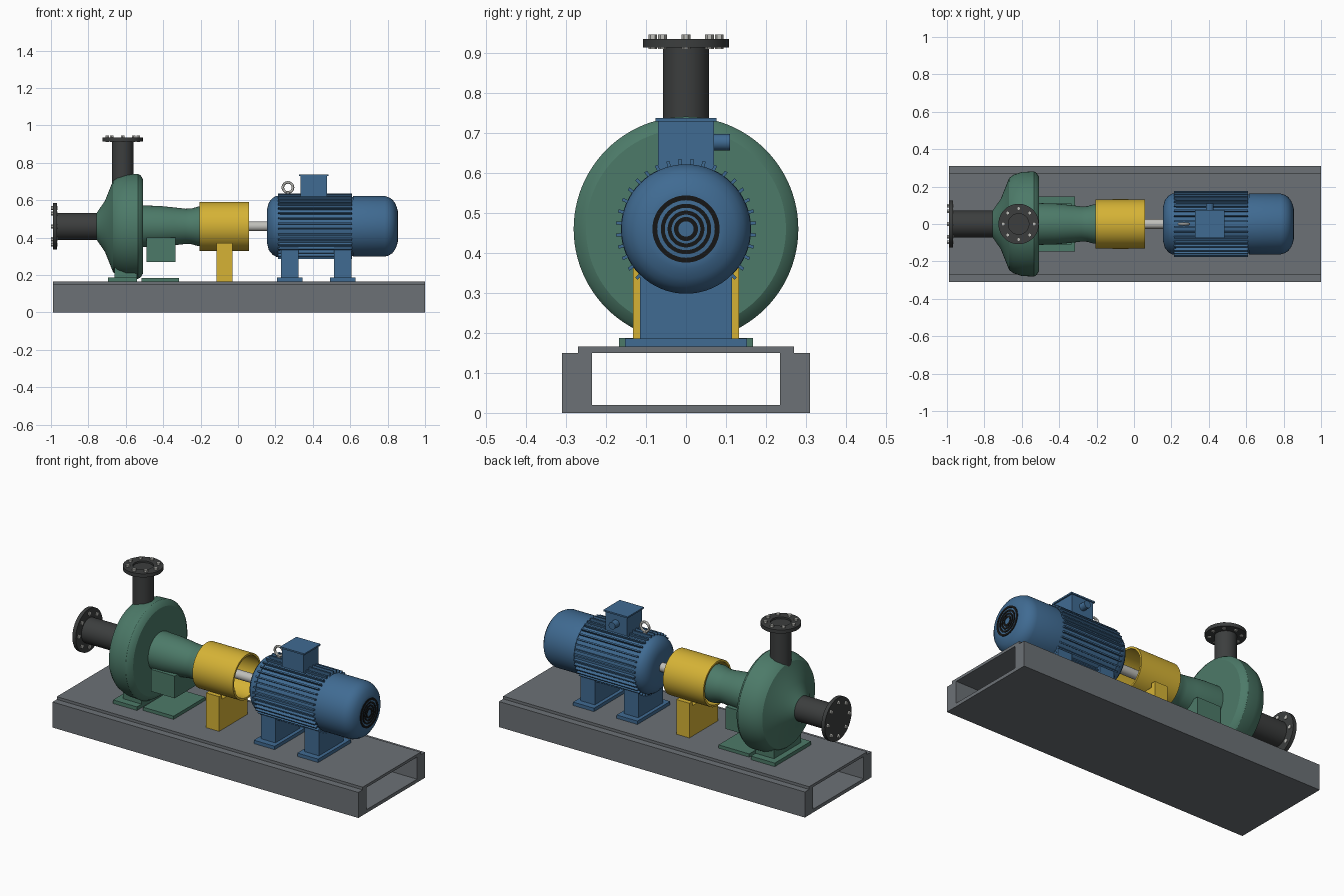
import bpy
import bmesh
from math import sin, cos, pi, radians
from mathutils import Matrix, Vector

cube = bpy.data.objects.get("Cube")
if cube:
    bpy.data.objects.remove(cube, do_unlink=True)

AXIS_Z = 0.46          # height of the shaft centre line
NOZZLE_X = -0.617      # position of the vertical outlet


def material(name, r, g, b):
    m = bpy.data.materials.new(name)
    m.use_nodes = True
    m.diffuse_color = (r, g, b, 1)
    bsdf = m.node_tree.nodes["Principled BSDF"]
    bsdf.inputs["Base Color"].default_value = (r, g, b, 1)
    bsdf.inputs["Roughness"].default_value = 0.6
    return m


GREEN = material("pump green", 0.073, 0.195, 0.14)
BLUE = material("motor blue", 0.051, 0.147, 0.29)
YELLOW = material("guard yellow", 0.67, 0.45, 0.036)
DARK = material("dark iron", 0.045, 0.048, 0.048)
GREY = material("base grey", 0.15, 0.165, 0.18)
STEEL = material("bright steel", 0.52, 0.52, 0.49)
BLACK = material("grille black", 0.008, 0.008, 0.008)


def finish(name, bm, mat, smooth=False):
    bmesh.ops.recalc_face_normals(bm, faces=bm.faces)
    mesh = bpy.data.meshes.new(name)
    bm.to_mesh(mesh)
    bm.free()
    mesh.materials.append(mat)
    obj = bpy.data.objects.new(name, mesh)
    bpy.context.collection.objects.link(obj)
    if smooth:
        bpy.ops.object.select_all(action='DESELECT')
        obj.select_set(True)
        bpy.context.view_layer.objects.active = obj
        bpy.ops.object.shade_smooth_by_angle(angle=radians(30))
    return obj


def add_box(bm, x, y, z):
    """Add a box given its (low, high) range on each axis."""
    size = [b - a for a, b in (x, y, z)]
    mid = [(a + b) / 2 for a, b in (x, y, z)]
    bmesh.ops.create_cube(bm, size=1, matrix=Matrix.Translation(mid) @ Matrix.Diagonal((*size, 1)))


def box(name, mat, x, y, z):
    bm = bmesh.new()
    add_box(bm, x, y, z)
    return finish(name, bm, mat)


def lathe(name, mat, profile, axis='X', origin=(0, 0, AXIS_Z), sides=64, closed=False):
    """Revolve (distance, radius) points round an axis; closed joins the ends into a tube."""
    bm = bmesh.new()
    turns = [2 * pi * i / sides for i in range(sides)]
    direction = Vector({'X': (1, 0, 0), 'Y': (0, 1, 0), 'Z': (0, 0, 1)}[axis])
    turn = direction.to_track_quat('Z', 'Y')
    rings = [[bm.verts.new(Vector(origin) + turn @ Vector((r * cos(a), r * sin(a), t)))
              for a in turns] for t, r in profile]
    pairs = list(zip(rings, rings[1:]))
    if closed:
        pairs.append((rings[-1], rings[0]))
    else:
        bm.faces.new(rings[0])
        bm.faces.new(rings[-1])
    for a, b in pairs:
        for i in range(sides):
            j = (i + 1) % sides
            bm.faces.new((a[i], a[j], b[j], b[i]))
    return finish(name, bm, mat, smooth=True)


def tube(name, mat, start, end, inner, outer, **kw):
    return lathe(name, mat, [(start, inner), (start, outer), (end, outer), (end, inner)],
                 closed=True, **kw)


def bolts(name, centre, axis, circle, length):
    """Eight hexagonal bolts running through a flange."""
    bm = bmesh.new()
    turn = Vector(axis).to_track_quat('Z', 'Y').to_matrix().to_4x4()
    for i in range(8):
        a = i * pi / 4
        place = Matrix.Translation(centre) @ turn @ Matrix.Translation((circle * cos(a), circle * sin(a), 0))
        bmesh.ops.create_cone(bm, cap_ends=True, segments=6, radius1=0.011, radius2=0.011,
                              depth=length, matrix=place)
    finish(name, bm, STEEL)


# Base frame: hollow channel open at both ends
ends = (-0.99, 1.0)
for side, y in (("left", (0.235, 0.31)), ("right", (-0.31, -0.235))):
    box(f"base_rail_{side}", GREY, ends, y, (0, 0.15))
box("base_bottom_plate", GREY, ends, (-0.235, 0.235), (0, 0.02))
box("base_top_plate", GREY, ends, (-0.27, 0.27), (0.15, 0.166))

# Pump casing and bearing housing
lathe("pump_casing", GREEN, [(-0.757, 0.07), (-0.712, 0.135), (-0.668, 0.245), (-0.645, 0.263),
                             (-0.60, 0.278), (-0.535, 0.281), (-0.52, 0.272), (-0.507, 0.25)], sides=96)
lathe("bearing_housing", GREEN, [(-0.52, 0.112), (-0.42, 0.109), (-0.34, 0.101), (-0.28, 0.094),
                                 (-0.25, 0.095), (-0.215, 0.105), (-0.19, 0.105)])
box("casing_foot", GREEN, (-0.66, -0.54), (-0.125, 0.125), (0.185, 0.32))
box("casing_foot_pad", GREEN, (-0.695, -0.54), (-0.168, 0.168), (0.166, 0.187))
box("housing_bracket", GREEN, (-0.49, -0.335), (-0.11, 0.11), (0.27, 0.40))
box("housing_pad", GREEN, (-0.515, -0.315), (-0.148, 0.148), (0.166, 0.185))

# Inlet pipe
lathe("inlet_pipe", DARK, [(-0.98, 0.072), (-0.72, 0.072)])
lathe("inlet_flange", DARK, [(-0.99, 0.125), (-0.968, 0.125)])
bolts("inlet_bolts", (-0.982, 0, AXIS_Z), (1, 0, 0), 0.098, 0.036)

# Outlet pipe
outlet = dict(axis='Z', origin=(NOZZLE_X, 0, 0))
lathe("outlet_pipe", DARK, [(0.5, 0.058), (0.925, 0.058)], **outlet)
tube("outlet_flange", DARK, 0.914, 0.935, 0.055, 0.108, **outlet)
bolts("outlet_bolts", (NOZZLE_X, 0, 0.928), (0, 0, 1), 0.083, 0.036)

# Coupling guard and shaft
tube("coupling_guard", YELLOW, -0.205, 0.058, 0.119, 0.131)
box("guard_support", YELLOW, (-0.115, -0.03), (-0.133, 0.133), (0.166, 0.345))
for side, y in (("left", (0.105, 0.133)), ("right", (-0.133, -0.105))):
    box(f"guard_support_ear_{side}", YELLOW, (-0.115, -0.03), y, (0.34, 0.37))
lathe("drive_shaft", STEEL, [(-0.2, 0.026), (0.18, 0.026)], sides=32)

# Motor body, end bell and fan cover
lathe("motor_end_bell", BLUE, [(0.155, 0.09), (0.165, 0.128), (0.185, 0.152),
                               (0.205, 0.163), (0.225, 0.163)])
lathe("motor_body", BLUE, [(0.215, 0.158), (0.62, 0.158)])
lathe("fan_cover", BLUE, [(0.615, 0.162), (0.785, 0.162), (0.805, 0.156), (0.825, 0.144),
                          (0.84, 0.124), (0.85, 0.10), (0.853, 0.087)])

# Cooling fins around the motor
bm = bmesh.new()
for i in range(36):
    fin = Matrix.Translation((0.4125, 0, AXIS_Z)) @ Matrix.Rotation(i * pi / 18 + pi / 36, 4, 'X')
    bmesh.ops.create_cube(bm, size=1, matrix=fin @ Matrix.Translation((0, 0, 0.163))
                          @ Matrix.Diagonal((0.395, 0.008, 0.025, 1)))
finish("motor_fins", bm, BLUE)

# Fan grille rings
for i, (inner, outer) in enumerate(((0.019, 0.030), (0.036, 0.046), (0.053, 0.063), (0.072, 0.084))):
    tube(f"grille_ring_{i + 1}", BLACK, 0.851, 0.856, inner, outer)

# Motor feet
for name, x in (("front", 0.277), ("rear", 0.56)):
    box(f"motor_foot_{name}", BLUE, (x - 0.047, x + 0.047), (-0.115, 0.115), (0.18, 0.36))
    box(f"motor_foot_pad_{name}", BLUE, (x - 0.068, x + 0.068), (-0.152, 0.152), (0.166, 0.186))

# Terminal box with lid and cable entry
box("terminal_box", BLUE, (0.335, 0.476), (-0.07, 0.07), (0.60, 0.73))
box("terminal_box_lid", BLUE, (0.327, 0.484), (-0.076, 0.076), (0.729, 0.738))
lathe("cable_entry", BLUE, [(0.06, 0.021), (0.11, 0.021)], axis='Y', origin=(0.405, 0, 0.677), sides=32)

# Lifting eye
bpy.ops.mesh.primitive_torus_add(location=(0.267, 0, 0.668), rotation=(pi / 2, 0, 0), major_radius=0.027,
                                 minor_radius=0.007, major_segments=32, minor_segments=12)
eye = bpy.context.object
eye.name = "lifting_eye"
eye.data.materials.append(STEEL)
bpy.ops.object.shade_smooth_by_angle()
lathe("lifting_eye_stem", STEEL, [(0.61, 0.01), (0.643, 0.01)], axis='Z', origin=(0.267, 0, 0), sides=16)
